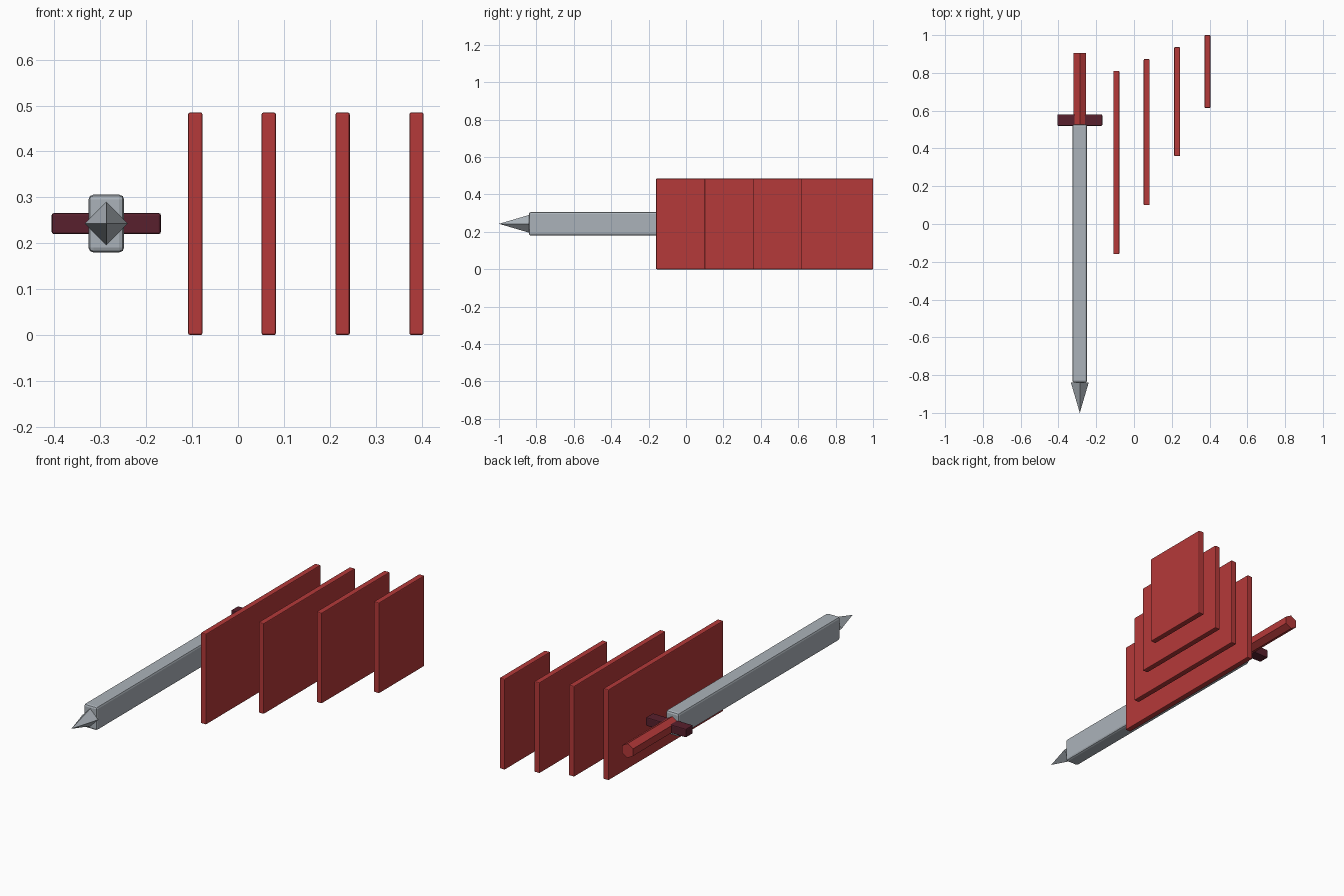
import bpy, math

if "Cube" in bpy.data.objects:
    bpy.data.objects.remove(bpy.data.objects["Cube"])

def material(name, rgb):
    m = bpy.data.materials.new(name)
    m.diffuse_color = (*rgb, 1)
    m.use_nodes = True
    m.node_tree.nodes["Principled BSDF"].inputs["Base Color"].default_value = m.diffuse_color
    return m

red = material("red", (0.46, 0.041, 0.041))
maroon = material("dark maroon", (0.098, 0.0144, 0.026))
steel = material("steel grey", (0.41, 0.45, 0.49))

def box(name, lo, hi, mat, bevel):
    """Chamfered box between two corners."""
    bpy.ops.mesh.primitive_cube_add(size=1, location=[(a + b) / 2 for a, b in zip(lo, hi)])
    ob = bpy.context.object
    ob.name = name
    ob.scale = [b - a for a, b in zip(lo, hi)]
    bpy.ops.object.transform_apply(location=False, rotation=False, scale=True)
    ob.data.materials.append(mat)
    mod = ob.modifiers.new("edge_bevel", 'BEVEL')
    mod.width, mod.segments = bevel, 2
    return ob

def cone(name, sides, r_back, r_front, y_back, y_front, mat):
    """Prism or cone along y with a corner pointing straight up."""
    bpy.ops.mesh.primitive_cone_add(vertices=sides, radius1=r_back, radius2=r_front,
                                    depth=y_back - y_front,
                                    location=(SX, (y_back + y_front) / 2, SZ),
                                    rotation=(math.pi / 2, 0, 0))
    ob = bpy.context.object
    ob.name = name
    ob.data.materials.append(mat)
    return ob

# Sword axis
SX, SZ = -0.287, 0.243

# Sword: blade, pointed tip, crossguard, six-sided grip
box("blade", (SX - 0.039, -0.84, SZ - 0.063), (SX + 0.039, 0.527, SZ + 0.063), steel, 0.011)
cone("blade_tip", 4, 0.047, 0, -0.84, -1.0, steel)
box("crossguard", (SX - 0.119, 0.52, SZ - 0.023), (SX + 0.119, 0.58, SZ + 0.023), maroon, 0.005)
cone("grip", 6, 0.0385, 0.0385, 0.905, 0.527, red)

# Row of upright panels, shrinking toward the right
panels = [(-0.093, -0.16, 0.81), (0.067, 0.10, 0.873), (0.228, 0.36, 0.936), (0.389, 0.615, 1.0)]
for i, (x, y0, y1) in enumerate(panels, 1):
    box(f"panel_{i}", (x - 0.0155, y0, 0), (x + 0.0155, y1, 0.485), red, 0.004)
